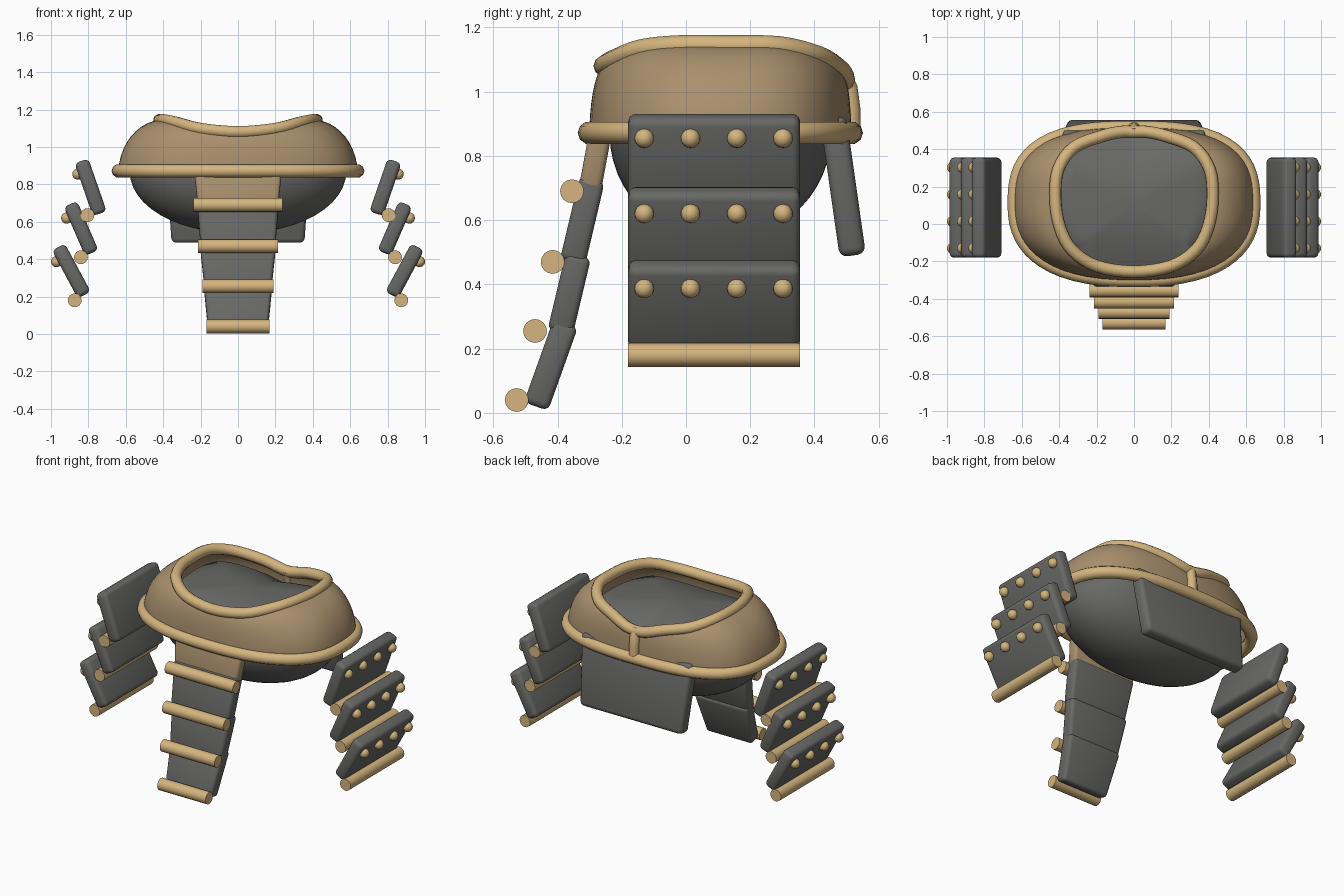
import bpy, bmesh, math
from mathutils import Vector

if "Cube" in bpy.data.objects:
    bpy.data.objects.remove(bpy.data.objects["Cube"])


def material(name, rgb):
    m = bpy.data.materials.new(name)
    m.diffuse_color = (*rgb, 1)
    m.use_nodes = True
    m.node_tree.nodes["Principled BSDF"].inputs["Base Color"].default_value = m.diffuse_color
    return m


TAN = material("tan trim", (0.66, 0.46, 0.21))
BROWN = material("brown leather", (0.40, 0.28, 0.155))
GREY = material("dark grey", (0.14, 0.14, 0.135))


def finish(ob, mat, angle=35):
    ob.data.materials.clear()
    ob.data.materials.append(mat)
    bpy.ops.object.select_all(action='DESELECT')
    ob.select_set(True)
    bpy.context.view_layer.objects.active = ob
    bpy.ops.object.shade_smooth_by_angle(angle=math.radians(angle))
    return ob


def from_bmesh(name, bm, mat, angle=35):
    me = bpy.data.meshes.new(name)
    bm.to_mesh(me)
    bm.free()
    ob = bpy.data.objects.new(name, me)
    bpy.context.collection.objects.link(ob)
    return finish(ob, mat, angle)


def slab(name, a, b, across, wa, wb, thick, mat, bevel=0.02):
    """Bevelled plate from a to b, half widths wa and wb along 'across'."""
    a, b, across = Vector(a), Vector(b), Vector(across)
    n = (b - a).cross(across).normalized() * thick / 2
    bm = bmesh.new()
    rings = []
    for p, w in ((a, wa), (b, wb)):
        rings.append([bm.verts.new(p + across * w * s + n * t)
                      for s, t in ((-1, -1), (1, -1), (1, 1), (-1, 1))])
    bm.faces.new(rings[0])
    bm.faces.new(rings[1])
    for i in range(4):
        j = (i + 1) % 4
        bm.faces.new((rings[0][i], rings[0][j], rings[1][j], rings[1][i]))
    bmesh.ops.recalc_face_normals(bm, faces=bm.faces)
    bmesh.ops.bevel(bm, geom=bm.edges[:], offset=bevel, segments=3,
                    profile=0.5, affect='EDGES')
    return from_bmesh(name, bm, mat)


def rod(name, center, axis, half, radius=0.037):
    rot = (0, math.pi / 2, 0) if axis == 'x' else (math.pi / 2, 0, 0)
    bpy.ops.mesh.primitive_cylinder_add(vertices=16, radius=radius, depth=2 * half,
                                        location=center, rotation=rot)
    ob = bpy.context.object
    ob.name = name
    return finish(ob, TAN)


def ball(name, center, radius):
    bpy.ops.mesh.primitive_uv_sphere_add(segments=16, ring_count=10, radius=radius,
                                         location=center)
    ob = bpy.context.object
    ob.name = name
    return finish(ob, TAN, 60)


def tube(name, pts, radius, cyclic):
    cu = bpy.data.curves.new(name, 'CURVE')
    cu.dimensions = '3D'
    cu.bevel_depth = radius
    cu.bevel_resolution = 3
    cu.use_fill_caps = True
    sp = cu.splines.new('POLY')
    sp.points.add(len(pts) - 1)
    for q, p in zip(sp.points, pts):
        q.co = (*p, 1)
    sp.use_cyclic_u = cyclic
    ob = bpy.data.objects.new(name, cu)
    bpy.context.collection.objects.link(ob)
    bpy.ops.object.select_all(action='DESELECT')
    ob.select_set(True)
    bpy.context.view_layer.objects.active = ob
    bpy.ops.object.convert(target='MESH')
    return finish(bpy.context.object, TAN, 60)


def smooth_loop(pts, k):
    """Closed Catmull-Rom loop with k samples per span."""
    out, n = [], len(pts)
    for i in range(n):
        p0, p1, p2, p3 = (Vector(pts[(i + d) % n]) for d in (-1, 0, 1, 2))
        for j in range(k):
            t = j / k
            out.append(0.5 * (2 * p1 + (p2 - p0) * t
                              + (2 * p0 - 5 * p1 + 4 * p2 - p3) * t * t
                              + (3 * p1 - p0 - 3 * p2 + p3) * t ** 3))
    return out


def loft(name, loops, mat, angle=60):
    """Skin a stack of closed loops, each given as a list of points."""
    bm = bmesh.new()
    vs = [[bm.verts.new(p) for p in lp] for lp in loops]
    n = len(vs[0])
    for a, b in zip(vs, vs[1:]):
        for i in range(n):
            j = (i + 1) % n
            bm.faces.new((a[i], a[j], b[j], b[i]))
    bmesh.ops.remove_doubles(bm, verts=bm.verts, dist=0.0001)
    return from_bmesh(name, bm, mat, angle)


# Opening edge: right half from front to back, mirrored to the left
half = [(0, -0.255, 1.08), (0.2, -0.225, 1.097), (0.33, -0.14, 1.13),
        (0.395, -0.02, 1.143), (0.42, 0.13, 1.143), (0.405, 0.29, 1.14),
        (0.32, 0.41, 1.11), (0.17, 0.47, 1.075), (0.07, 0.492, 1.045)]
ring = half + [(0, 0.492, 1.035)] + [(-x, y, z) for x, y, z in reversed(half[1:])]
upper = smooth_loop(ring, 4)

# Lower edge: squarish oval following the same angles
CY = 0.107


def oval(rx, ry, z, back, front):
    out = []
    for p in upper:
        a = math.atan2((p.y - CY) / 0.38, p.x / 0.42)
        c, s = math.cos(a), math.sin(a)
        n = back if s > 0 else front
        k = (abs(c) ** n + abs(s) ** n) ** (-1 / n)
        out.append(Vector((rx * k * c, CY + ry * k * s, z)))
    return out


lower = oval(0.640, 0.408, 0.872, 2.75, 2.45)

# Bulging shell between the two edges
loops = []
ROWS = 10
for r in range(ROWS + 1):
    f = r / ROWS
    s = f * math.pi / 2
    h = 0.9 * (1 - math.cos(s)) + 0.1 * f
    v = 0.9 * math.sin(s) + 0.1 * f
    row = []
    for lo, up in zip(lower, upper):
        q = lo.lerp(up, h)
        q.z = lo.z + (up.z - lo.z) * v
        row.append(q)
    loops.append(row)
shell = loft("shell", loops, BROWN)
sol = shell.modifiers.new("thickness", 'SOLIDIFY')
sol.thickness = 0.02
sol.offset = -1

# Trim tubes and back strap
tube("opening_trim", upper, 0.033, True)
tube("lower_trim", lower, 0.036, True)
tube("back_strap", [(0, 0.485, 1.05), (0, 0.505, 1.01), (0, 0.513, 0.95),
                    (0, 0.515, 0.87)], 0.031, False)

# Inner body: rounded bowl below, low domed cap just under the opening
body = []
for i in range(13):
    s = i / 12 * math.pi / 2
    k = max(math.sin(s), 0) ** 0.95
    body.append(oval(0.58 * k, 0.345 * k, 0.87 - 0.33 * math.cos(s), 2.1, 2.1))
for f in (1, 0.8, 0.6, 0.4, 0.2, 0):
    row = []
    for p in upper:
        edge = min(p.z - 0.07, 1.06)
        row.append(Vector((p.x * 0.98 * f, CY + (p.y - CY) * 0.95 * f,
                           1.085 + (edge - 1.085) * f * f)))
    body.append(row)
loft("inner_body", body, GREY)

# Front hanging flap: brown top plate, three grey plates, four rods
X, Y = (1, 0, 0), (0, 1, 0)
slab("front_top_plate", (0, -0.265, 0.88), (0, -0.302, 0.68), X, 0.235, 0.215, 0.07, BROWN)
front = [((-0.292, 0.728), (-0.353, 0.47), 0.22, 0.20),
         ((-0.335, 0.49), (-0.392, 0.25), 0.205, 0.18),
         ((-0.374, 0.28), (-0.467, 0.02), 0.185, 0.16)]
for i, (a, b, wa, wb) in enumerate(front):
    slab(f"front_plate_{i + 1}", (0, *a), (0, *b), X, wa, wb, 0.08, GREY)
for i, (y, z, w) in enumerate([(-0.355, 0.69, 0.237), (-0.415, 0.47, 0.213),
                               (-0.47, 0.255, 0.19), (-0.527, 0.04, 0.168)]):
    rod(f"front_rod_{i + 1}", (0, y, z), 'x', w)

# Back plate
slab("back_plate", (0, 0.458, 0.92), (0, 0.519, 0.49), X, 0.385, 0.355, 0.082, GREY, 0.025)

# Side plates with rods and studs: top, bottom, rod, stud as (x, z)
side = [((0.837, 0.925), (0.739, 0.643), (0.805, 0.635), (0.856, 0.855)),
        ((0.896, 0.695), (0.782, 0.433), (0.84, 0.41), (0.916, 0.62)),
        ((0.960, 0.465), (0.822, 0.208), (0.873, 0.18), (0.970, 0.387))]
MY, HY = 0.0875, 0.2675
for sx, label in ((-1, "left"), (1, "right")):
    for i, (t, b, r, s) in enumerate(side):
        slab(f"{label}_plate_{i + 1}", (sx * t[0], MY, t[1]), (sx * b[0], MY, b[1]),
             Y, HY, HY, 0.078, GREY, 0.024)
        rod(f"{label}_rod_{i + 1}", (sx * r[0], MY, r[1]), 'y', HY)
        for k in range(4):
            ball(f"{label}_stud_{i + 1}_{k + 1}",
                 (sx * s[0], -0.13 + 0.144 * k, s[1]), 0.03)
